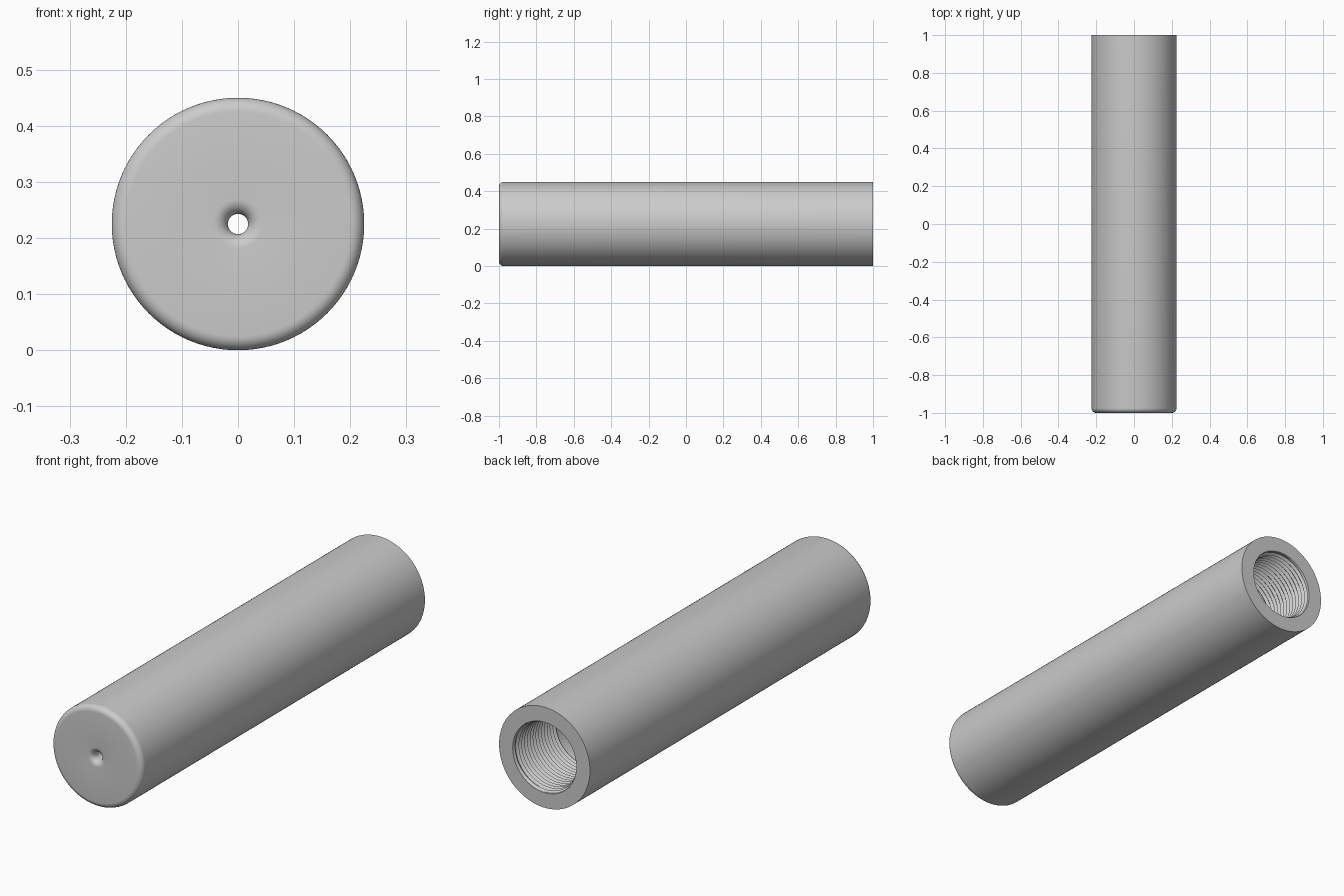
import bpy, bmesh
from math import sin, cos, pi, radians

if "Cube" in bpy.data.objects:
    bpy.data.objects.remove(bpy.data.objects["Cube"])

RADIUS = 0.225      # outside of the tube, also the height of its axis
BORE = 0.157        # inside of the tube
HOLE = 0.018        # small hole through the front cap
SEGMENTS = 96

grey = bpy.data.materials.new("satin grey metal")
grey.use_nodes = True
colour = (0.6, 0.6, 0.6, 1)
grey.diffuse_color = colour
grey.node_tree.nodes["Principled BSDF"].inputs["Base Color"].default_value = colour


def ring_point(r, y, angle):
    return (r * cos(angle), y, RADIUS + r * sin(angle))


def finish(name, bm, sharp):
    mesh = bpy.data.meshes.new(name)
    bm.to_mesh(mesh)
    bm.free()
    mesh.materials.append(grey)
    obj = bpy.data.objects.new(name, mesh)
    bpy.context.collection.objects.link(obj)
    bpy.ops.object.select_all(action='DESELECT')
    obj.select_set(True)
    bpy.context.view_layer.objects.active = obj
    bpy.ops.object.shade_smooth_by_angle(angle=radians(sharp))


def fillet(r, y, size, start, steps=8):
    """Quarter circle of (radius, y) points, centred on (r, y)."""
    return [(r + size * cos(start - pi / 2 * i / steps),
             y + size * sin(start - pi / 2 * i / steps)) for i in range(steps + 1)]


def lathe(name, profile):
    """Closed profile of (radius, y) points turned about the tube axis."""
    bm = bmesh.new()
    rings = [[bm.verts.new(ring_point(r, y, 2 * pi * i / SEGMENTS))
              for i in range(SEGMENTS)] for r, y in profile]
    for a, b in zip(rings, rings[1:] + rings[:1]):
        for i in range(SEGMENTS):
            j = (i + 1) % SEGMENTS
            bm.faces.new((a[i], a[j], b[j], b[i]))
    bmesh.ops.recalc_face_normals(bm, faces=bm.faces)
    finish(name, bm, 30)


def thread(name, y_in, y_out, pitch, depth):
    """Helical ridge inside the bore that fades out at both ends."""
    bm = bmesh.new()
    turns = round((y_out - y_in) / pitch) + 2
    crest, root = [], []
    for i in range(turns * SEGMENTS + 1):
        angle = 2 * pi * i / SEGMENTS
        y = y_in + (i / SEGMENTS - 1) * pitch
        for line, y, height in ((crest, y, depth), (root, y + pitch / 2, 0)):
            y = min(max(y, y_in), y_out)
            fade = min(1, (y - y_in) / pitch, (y_out - y) / pitch)
            line.append(bm.verts.new(ring_point(BORE - height * fade, y, angle)))
    for i in range(len(crest) - 1):
        bm.faces.new((crest[i], crest[i + 1], root[i + 1], root[i]))
        k = i + SEGMENTS
        if k + 1 < len(crest):
            bm.faces.new((root[i], root[i + 1], crest[k + 1], crest[k]))
    bmesh.ops.remove_doubles(bm, verts=bm.verts, dist=0.00001)
    bmesh.ops.dissolve_degenerate(bm, edges=bm.edges, dist=0.00001)
    # Face the ridge towards the axis
    for f in bm.faces:
        c = f.calc_center_median()
        if f.normal.x * c.x + f.normal.z * (c.z - RADIUS) > 0:
            f.normal_flip()
    bm.normal_update()
    finish(name, bm, 30)


# Tube with rounded front edge, rounded hole mouth, front cap and open back
EDGE, MOUTH = 0.025, 0.026
profile = [(RADIUS, 1.0)]
profile += fillet(RADIUS - EDGE, -1 + EDGE, EDGE, 0)
profile += fillet(HOLE + MOUTH, -1 + MOUTH, MOUTH, -pi / 2)
profile += [(HOLE, -0.9), (BORE, -0.9), (BORE + 0.0005, 1.0)]
lathe("tube_body", profile)

# Screw thread at the open back end
thread("back_thread", 0.69, 0.999, 0.02, 0.01)
